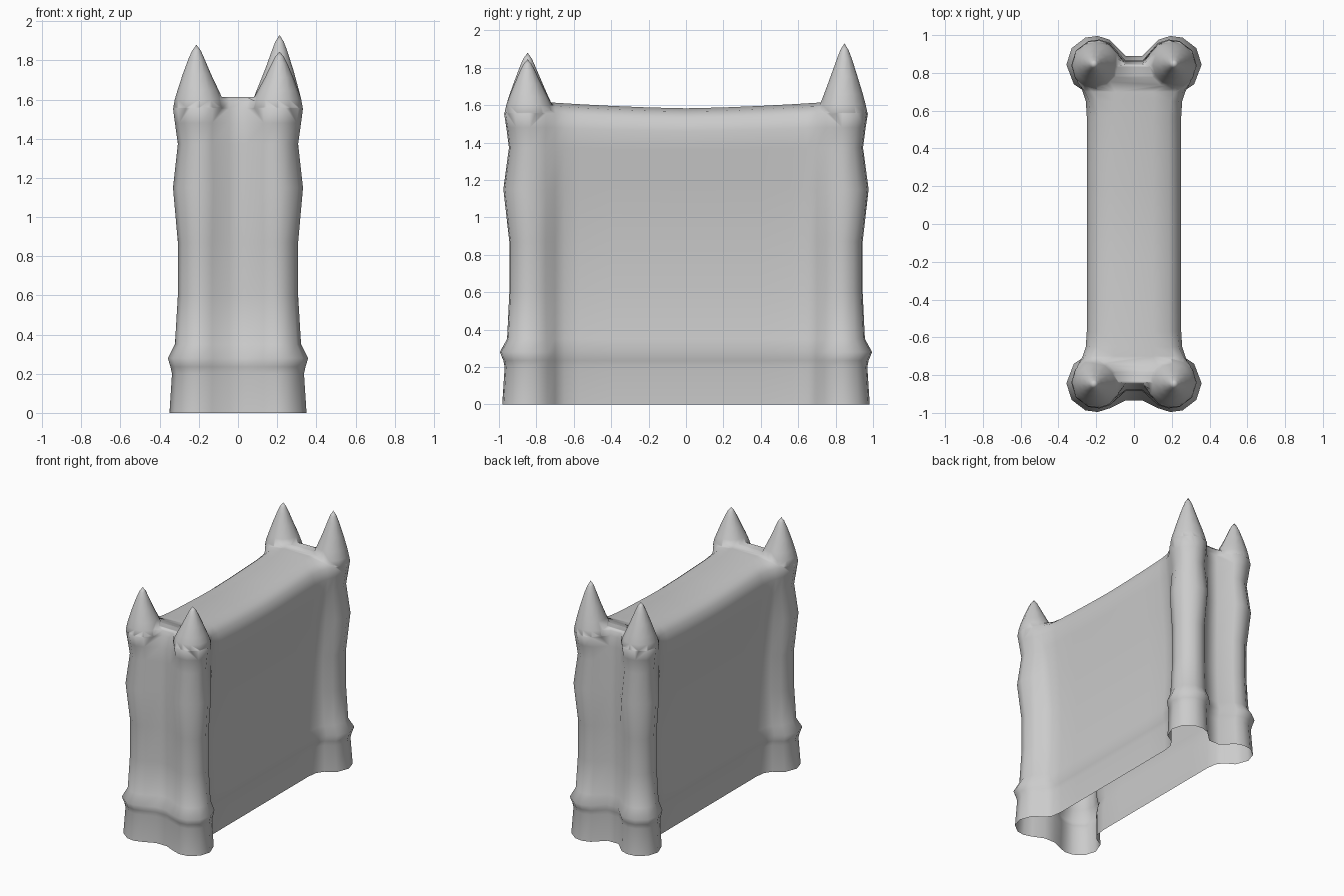
import bpy, bmesh, math
from math import sin, cos, pi, radians

if "Cube" in bpy.data.objects:
    bpy.data.objects.remove(bpy.data.objects["Cube"])


def to_object(bm, name):
    bmesh.ops.recalc_face_normals(bm, faces=bm.faces)
    me = bpy.data.meshes.new(name)
    bm.to_mesh(me)
    bm.free()
    ob = bpy.data.objects.new(name, me)
    bpy.context.collection.objects.link(ob)
    return ob


def skin(bm, rings):
    for a, b in zip(rings, rings[1:]):
        for i in range(len(a)):
            j = (i + 1) % len(a)
            bm.faces.new((a[i], a[j], b[j], b[i]))


# Body: bone-shaped outline lofted upward, walls narrow low and overhanging high
# (z, wall half width, end groove y, post centre x, post centre y, post radius)
BODY = [(0, .195, .88, .205, .838, .145), (.2, .197, .875, .2, .833, .137),
        (.235, .203, .88, .203, .835, .142), (.28, .217, .89, .205, .843, .153),
        (.35, .206, .87, .195, .83, .127), (.6, .192, .86, .19, .828, .117),
        (.87, .195, .86, .19, .828, .117), (1.15, .215, .865, .195, .84, .137),
        (1.36, .242, .86, .19, .83, .117), (1.46, .25, .86, .195, .834, .127),
        (1.53, .23, .85, .197, .838, .135), (1.565, .185, .845, .195, .83, .105),
        (1.583, .1, .84, .17, .78, .05)]


def body_ring(bm, z, w, e, cx, cy, r):
    d = cx + r - w
    half = [(w, 0), (w, .2), (w, .4), (w, .57), (w + .07 * d, .65)]
    if z < 1.58:
        half.append((w + .3 * d, .70))
        angles = (-42, 0, 35, 70, 95, 120)
    else:
        half.append((w, .70))
        angles = (-32, 0, 35, 60, 75, 90)
    half += [(cx + r * cos(radians(a)), cy + r * sin(radians(a))) for a in angles]
    half.append((.045, e))
    front = .045 if z < .3 else .02     # shallower groove at the front
    if z > 1.5:
        front = 0
    side = [(x, -y - (front if i == 0 else 0))
            for i, (x, y) in enumerate(reversed(half[1:]))] + half
    top = max(0, (z - 1.2) / .385)

    def vert(x, y):
        lift = .03 * min(1, abs(y) / .7) ** 1.5
        return bm.verts.new((x, y, z + top * lift))
    right = [vert(x, y) for x, y in side]
    left = [vert(-x, y) for x, y in side]
    return right + left[::-1], list(zip(right, left))


bm = bmesh.new()
levels = [body_ring(bm, *row) for row in BODY]
skin(bm, [r for r, _ in levels])
bm.faces.new(levels[0][0])
pairs = levels[-1][1]
for (a, b), (c, d) in zip(pairs, pairs[1:]):
    bm.faces.new((a, c, d, b))
body = to_object(bm, "tower_body")

# Pointed tops on the four corners, (z, centre x, centre y, radius)
SPIKE = [(1.35, .195, .83, .07), (1.5, .197, .838, .105), (1.56, .198, .838, .132),
         (1.6, .2, .838, .123), (1.65, .204, .842, .104), (1.73, .21, .845, .072),
         (1.81, .212, .847, .04), (1.85, .212, .847, .022)]
SIDES = 12
bm = bmesh.new()
for sx, sy, tip in [(-1, -1, 1.88), (1, -1, 1.845), (1, 1, 1.93), (-1, 1, 1.88)]:
    rings = []
    for z, cx, cy, r in SPIKE:
        if z > 1.6:
            z = 1.6 + (z - 1.6) * (tip - 1.6) / .28
        rings.append([bm.verts.new((sx * cx + r * cos(2 * pi * k / SIDES),
                                    sy * cy + r * sin(2 * pi * k / SIDES), z))
                      for k in range(SIDES)])
    skin(bm, rings)
    bm.faces.new(rings[0])
    point = bm.verts.new((sx * .212, sy * .847, tip))
    for k in range(SIDES):
        bm.faces.new((rings[-1][k], rings[-1][(k + 1) % SIDES], point))
spikes = to_object(bm, "corner_spikes")

# Merge into one shell
mod = body.modifiers.new("union", 'BOOLEAN')
mod.operation = 'UNION'
mod.solver = 'EXACT'
mod.object = spikes
bpy.context.view_layer.objects.active = body
body.select_set(True)
bpy.ops.object.modifier_apply(modifier="union")
bpy.data.objects.remove(spikes)

# Open the underside at ground level
bm = bmesh.new()
bm.from_mesh(body.data)
under = [f for f in bm.faces if all(v.co.z < .001 for v in f.verts)]
bmesh.ops.delete(bm, geom=under, context='FACES')
bm.to_mesh(body.data)
bm.free()
bpy.ops.object.shade_smooth_by_angle(angle=radians(75))
